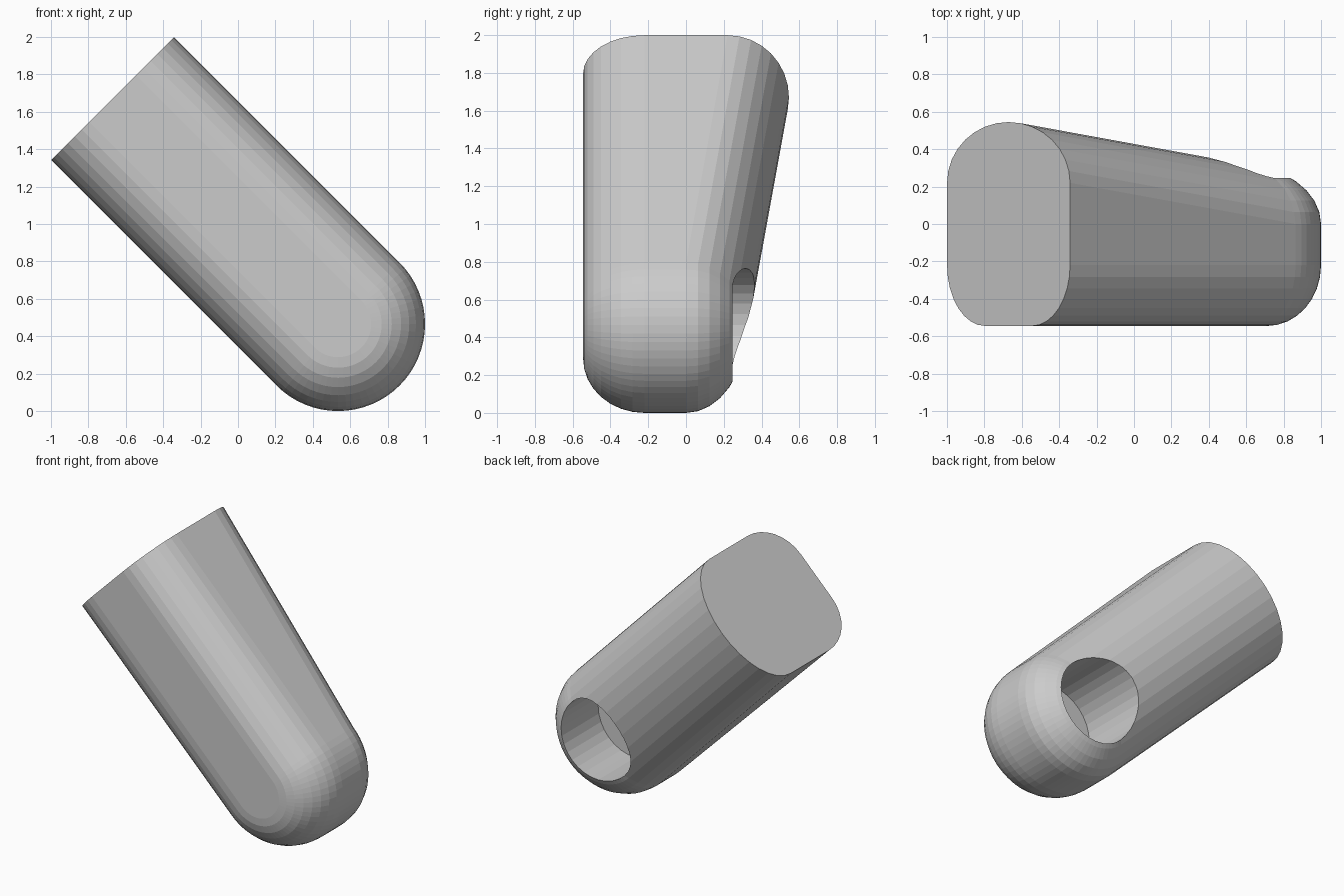
import bpy, bmesh, math
from mathutils import Vector, Matrix

if "Cube" in bpy.data.objects:
    bpy.data.objects.remove(bpy.data.objects["Cube"])

R = 0.465                                        # half width of the body
LENGTH = 1.705                                   # straight part along the slant
PIVOT = Vector((0.535, 0, 0.465))                # centre of the rounded end
UP = Vector((-1, 0, 1)).normalized()             # slanted long axis
SIDE = Vector((1, 0, 1)).normalized()            # across the body


def half_profile(back_shift, n=8):
    """Half cross-section (distance from axis, y), from front to back."""
    pts = [(0, -0.545)]
    for i in range(n + 1):                       # rounded front corner
        a = math.pi / 2 * i / n
        pts.append((0.177 + 0.288 * math.sin(a), -0.22 - 0.325 * math.cos(a)))
    for i in range(n + 1):                       # domed back
        a = math.pi / 2 * i / n
        pts.append((R * math.cos(a), back_shift + 0.325 * math.sin(a)))
    return pts


def row(bm, profile, angle, along=0):
    out = SIDE * math.cos(angle) - UP * math.sin(angle)
    return [bm.verts.new(PIVOT + UP * along + out * r + Vector((0, y, 0)))
            for r, y in profile]


# Body: tapered tube whose lower end is the same profile swept half a turn
bm = bmesh.new()
end, low = half_profile(0.22), half_profile(0.0)
STEPS = 32
rows = [row(bm, end, 0, LENGTH)]
rows += [row(bm, low, math.pi * i / STEPS) for i in range(STEPS + 1)]
rows += [row(bm, end, math.pi, LENGTH)]
for a, b in zip(rows, rows[1:]):
    for i in range(len(a) - 1):
        bm.faces.new((a[i], a[i + 1], b[i + 1], b[i]))
bmesh.ops.remove_doubles(bm, verts=bm.verts, dist=1e-4)
bmesh.ops.dissolve_degenerate(bm, edges=bm.edges, dist=1e-5)
bmesh.ops.holes_fill(bm, edges=[e for e in bm.edges if e.is_boundary], sides=0)
bmesh.ops.recalc_face_normals(bm, faces=bm.faces)
mesh = bpy.data.meshes.new("slanted_body")
bm.to_mesh(mesh)
bm.free()
body = bpy.data.objects.new("slanted_body", mesh)
bpy.context.collection.objects.link(body)

# Round blind hole in the back of the rounded end
FLOOR, TOP = -0.18, 0.9
bpy.ops.mesh.primitive_cylinder_add(
    vertices=32, radius=0.3, depth=TOP - FLOOR,
    location=(PIVOT.x, (TOP + FLOOR) / 2, PIVOT.z), rotation=(math.pi / 2, 0, 0))
cutter = bpy.context.object
cutter.name = "hole_cutter"
cutter.hide_render = True

cut = body.modifiers.new("pivot_hole", 'BOOLEAN')
cut.operation = 'DIFFERENCE'
cut.solver = 'EXACT'
cut.object = cutter
bpy.ops.object.select_all(action='DESELECT')
bpy.context.view_layer.objects.active = body
body.select_set(True)
bpy.ops.object.modifier_apply(modifier=cut.name)
bpy.data.objects.remove(cutter)
